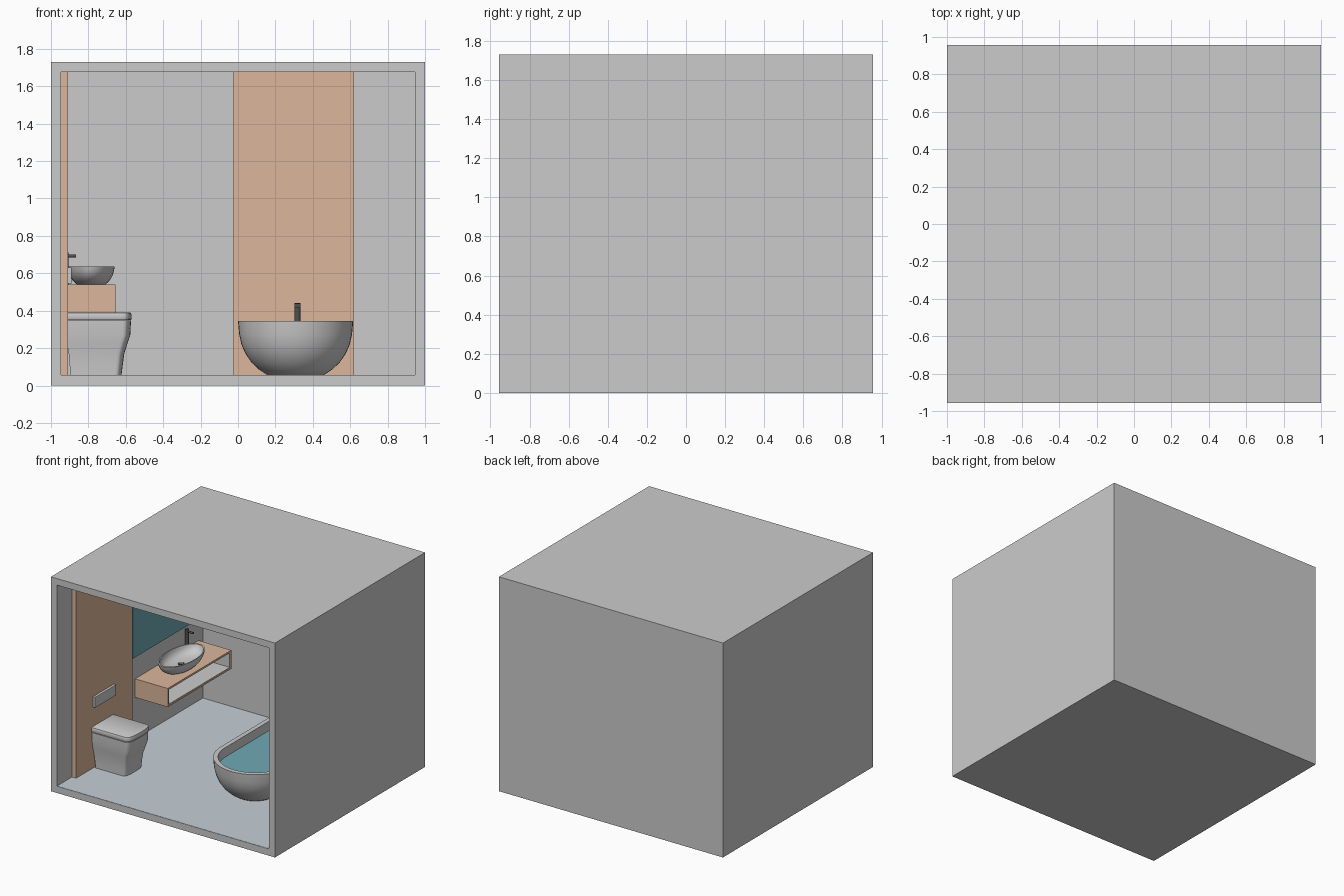
import bpy, bmesh, math
from mathutils import Vector

if "Cube" in bpy.data.objects:
    bpy.data.objects.remove(bpy.data.objects["Cube"])


def material(name, rgb):
    m = bpy.data.materials.new(name)
    m.diffuse_color = (*rgb, 1)
    m.use_nodes = True
    m.node_tree.nodes["Principled BSDF"].inputs["Base Color"].default_value = m.diffuse_color
    return m


WOOD = material("wood", (0.72, 0.47, 0.33))
GLASS = material("blue_glass", (0.16, 0.40, 0.46))
DARK = material("dark_metal", (0.08, 0.08, 0.08))
TILE = material("floor_tile", (0.56, 0.63, 0.68))


def finish(name, bm, mat=None, smooth=False):
    bmesh.ops.recalc_face_normals(bm, faces=bm.faces)
    me = bpy.data.meshes.new(name)
    bm.to_mesh(me)
    bm.free()
    ob = bpy.data.objects.new(name, me)
    bpy.context.collection.objects.link(ob)
    if mat:
        me.materials.append(mat)
    if smooth:
        bpy.ops.object.select_all(action='DESELECT')
        ob.select_set(True)
        bpy.context.view_layer.objects.active = ob
        bpy.ops.object.shade_smooth_by_angle(angle=math.radians(35))
    return ob


def cube(lo, hi):
    bm = bmesh.new()
    bmesh.ops.create_cube(bm, size=1)
    lo, hi = Vector(lo), Vector(hi)
    for v in bm.verts:
        v.co = (lo + hi) / 2 + v.co * (hi - lo)
    bm.normal_update()
    return bm


def box(name, lo, hi, mat=None, bevel=0):
    bm = cube(lo, hi)
    if bevel:
        bmesh.ops.bevel(bm, geom=bm.edges[:], offset=bevel, segments=2, affect='EDGES', profile=0.5)
    return finish(name, bm, mat)


def open_box(name, lo, hi, direction, wall, mat=None):
    """Box hollowed out from the face that looks along direction."""
    bm = cube(lo, hi)
    d = Vector(direction)
    face = max(bm.faces, key=lambda f: f.normal.dot(d))
    bmesh.ops.inset_region(bm, faces=[face], thickness=wall, use_even_offset=True)
    depth = abs((Vector(hi) - Vector(lo)).dot(d)) - wall
    new = bmesh.ops.extrude_face_region(bm, geom=[face])["geom"]
    if face.is_valid:
        bmesh.ops.delete(bm, geom=[face], context='FACES_ONLY')
    bmesh.ops.translate(bm, vec=-d * depth, verts=[g for g in new if isinstance(g, bmesh.types.BMVert)])
    return finish(name, bm, mat)


def loft(name, rings, mat=None):
    """Skin a stack of equal-length rings and cap both ends."""
    bm = bmesh.new()
    vs = [[bm.verts.new(p) for p in r] for r in rings]
    n = len(vs[0])
    for a, b in zip(vs, vs[1:]):
        for i in range(n):
            j = (i + 1) % n
            bm.faces.new((a[i], a[j], b[j], b[i]))
    bm.faces.new(vs[0][::-1])
    bm.faces.new(vs[-1])
    return finish(name, bm, mat, True)


def ellipse(cx, cy, z, a, b, n=48):
    return [(cx + a * math.cos(2 * math.pi * i / n), cy + b * math.sin(2 * math.pi * i / n), z) for i in range(n)]


def stadium(cx, y0, y1, z, r, n=24):
    pts = []
    for cy, start in ((y1, 0), (y0, math.pi)):
        for i in range(n + 1):
            t = start + math.pi * i / n
            pts.append((cx + r * math.cos(t), cy + r * math.sin(t), z))
    return pts


def pan_ring(cy, z, back, mid, w, d, n=24):
    """Flat back and sides with a full, rounded front."""
    pts = [(back, cy + w, z), (back, cy - w, z)]
    for i in range(n + 1):
        t = -math.pi / 2 + math.pi * i / n
        s, c = math.sin(t), max(0, math.cos(t))
        pts.append((mid + d * c ** 0.7, cy + w * math.copysign(abs(s) ** 0.7, s), z))
    return pts


def rod(name, a, b, r, mat, n=20):
    a, b = Vector(a), Vector(b)
    bm = bmesh.new()
    bmesh.ops.create_cone(bm, cap_ends=True, segments=n, radius1=r, radius2=r, depth=(b - a).length)
    rot = (b - a).to_track_quat('Z', 'Y')
    for v in bm.verts:
        v.co = (a + b) / 2 + rot @ v.co
    return finish(name, bm, mat, True)


# room shell, open to the front
open_box("room", (-1, -0.957, 0), (1, 0.957, 1.73), (0, -1, 0), 0.053)
box("floor", (-0.947, -0.955, 0.04), (0.947, 0.904, 0.055), TILE)

# wood wall panels
box("toilet_panel", (-0.947, -0.765, 0.055), (-0.91, -0.045, 1.677), WOOD)
box("bath_panel", (-0.025, 0.868, 0.055), (0.62, 0.904, 1.677), WOOD)

# toilet with flush plate
CY = -0.425
loft("toilet_pan", [pan_ring(CY, *p) for p in (
    (0.055, -0.895, -0.66, 0.112, 0.037), (0.11, -0.90, -0.655, 0.114, 0.039),
    (0.17, -0.905, -0.648, 0.119, 0.04), (0.225, -0.91, -0.634, 0.128, 0.043),
    (0.27, -0.91, -0.622, 0.135, 0.046), (0.347, -0.91, -0.62, 0.138, 0.048))])
loft("toilet_lid", [pan_ring(CY, *p) for p in (
    (0.35, -0.91, -0.62, 0.138, 0.047), (0.355, -0.91, -0.62, 0.141, 0.051),
    (0.378, -0.91, -0.62, 0.141, 0.051), (0.387, -0.91, -0.62, 0.138, 0.048),
    (0.39, -0.91, -0.62, 0.132, 0.042))])
box("flush_plate", (-0.912, -0.55, 0.545), (-0.89, -0.28, 0.632), None, 0.004)

# vanity shelf with a pale lining
open_box("vanity", (-0.947, 0.04, 0.39), (-0.655, 0.85, 0.54), (1, 0, 0), 0.014, WOOD)
open_box("vanity_lining", (-0.934, 0.053, 0.403), (-0.657, 0.837, 0.527), (1, 0, 0), 0.004)

# basin
BX, BY = -0.785, 0.40
loft("basin", [ellipse(BX, BY, z, 0.125 * k, 0.24 * k) for k, z in (
    (0.60, 0.54), (0.72, 0.552), (0.84, 0.57), (0.93, 0.592), (0.98, 0.615), (1.0, 0.635),
    (0.94, 0.635), (0.91, 0.615), (0.83, 0.592), (0.68, 0.576), (0.45, 0.568), (0.15, 0.565))])
rod("basin_drain", (BX, BY, 0.56), (BX, BY, 0.571), 0.024, DARK)
rod("basin_drain_plug", (BX, BY, 0.565), (BX, BY, 0.575), 0.015, None)

# basin tap
TY = 0.665
rod("basin_tap_post", (-0.92, TY, 0.54), (-0.92, TY, 0.71), 0.014, DARK)
rod("basin_tap_spout", (-0.92, TY, 0.692), (-0.865, TY, 0.692), 0.008, DARK)

# mirror with a slim bevelled border
box("mirror", (-0.947, -0.01, 0.725), (-0.928, 0.86, 1.45), GLASS, 0.006)

# bathtub: outer wall, rim, inner wall
TX, R, Y0, Y1 = 0.308, 0.308, -0.22, 0.43
loft("bathtub", [stadium(TX, Y0, Y1, z, r) for r, z in (
    (0.15, 0.055), (0.195, 0.085), (0.235, 0.122), (0.268, 0.17), (0.29, 0.22), (0.302, 0.275), (R, 0.345),
    (R - 0.036, 0.345), (0.265, 0.275), (0.253, 0.22), (0.225, 0.16), (0.18, 0.11), (0.13, 0.085))])
loft("bath_water", [stadium(TX, Y0, Y1, z, r) for r, z in ((0.26, 0.262), (0.267, 0.275))], GLASS)

# bath tap standing behind the tub
rod("bath_tap_post", (0.318, 0.80, 0.055), (0.318, 0.80, 0.44), 0.017, DARK)
box("bath_tap_spout", (0.303, 0.64, 0.415), (0.333, 0.80, 0.438), DARK)
